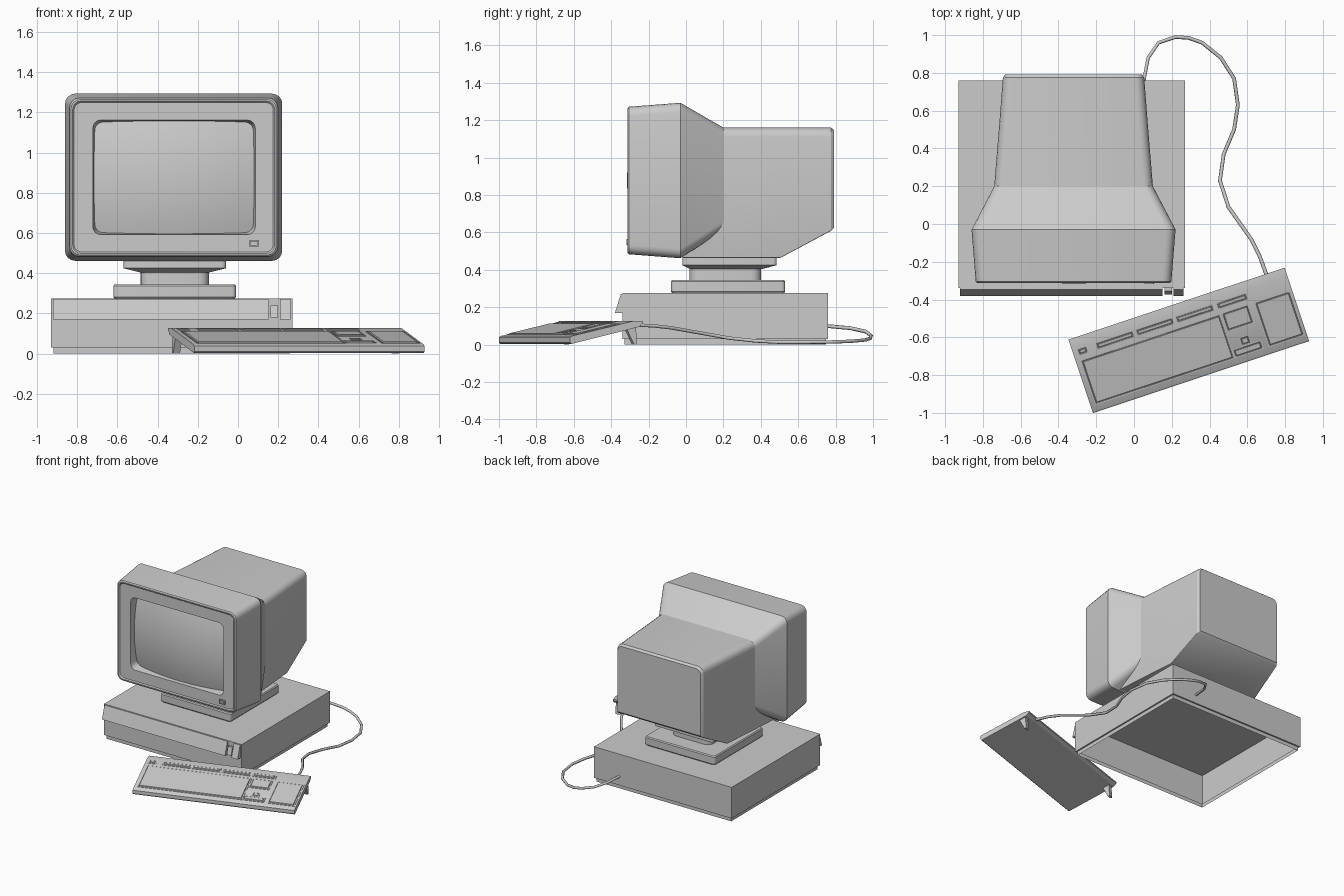
import bpy, bmesh, math
from mathutils import Matrix, Vector

if "Cube" in bpy.data.objects:
    bpy.data.objects.remove(bpy.data.objects["Cube"])

I = Matrix.Identity(4)


def mesh_object(name, verts, faces, m=I, fix=True):
    bm = bmesh.new()
    vs = [bm.verts.new(m @ Vector(v)) for v in verts]
    for f in faces:
        bm.faces.new([vs[i] for i in f])
    if fix:
        bmesh.ops.recalc_face_normals(bm, faces=bm.faces)
    me = bpy.data.meshes.new(name)
    bm.to_mesh(me)
    bm.free()
    ob = bpy.data.objects.new(name, me)
    bpy.context.collection.objects.link(ob)
    return ob


def loft(name, rings, m=I, start=True, end=True):
    n = len(rings[0])
    verts = [p for r in rings for p in r]
    faces = [(k * n + i, k * n + (i + 1) % n, (k + 1) * n + (i + 1) % n, (k + 1) * n + i)
             for k in range(len(rings) - 1) for i in range(n)]
    if start:
        faces.append(tuple(range(n))[::-1])
    if end:
        faces.append(tuple(range(len(verts) - n, len(verts))))
    return mesh_object(name, verts, faces, m)


def rounded(a0, a1, b0, b1, r, low=None, seg=4):
    """Rounded rectangle outline; low gives the two bottom corners their own radius."""
    low = r if low is None else low
    pts = []
    for q, (sa, sb) in enumerate([(1, 1), (-1, 1), (-1, -1), (1, -1)]):
        rad = r if sb > 0 else low
        ca = a1 - rad if sa > 0 else a0 + rad
        cb = b1 - rad if sb > 0 else b0 + rad
        for i in range(seg + 1):
            t = math.pi / 2 * (q + i / seg)
            pts.append((ca + rad * math.cos(t), cb + rad * math.sin(t)))
    return pts


def flat(z, *a, **k):        # ring in a level plane
    return [(x, y, z) for x, y in rounded(*a, **k)]


def upright(y, *a, **k):     # ring facing the front
    return [(x, y, z) for x, z in rounded(*a, **k)]


def rect(z, x0, x1, y0, y1):
    return [(x0, y0, z), (x1, y0, z), (x1, y1, z), (x0, y1, z)]


def prism(name, profile, x0, x1, m=I):
    return loft(name, [[(x, y, z) for y, z in profile] for x in (x0, x1)], m)


# System unit: hollow case open below, with a slightly inset foot rim
loft("system_case", [rect(0.275, -0.93, 0.27, -0.34, 0.76),
                     rect(0.03, -0.93, 0.27, -0.34, 0.76),
                     rect(0.03, -0.918, 0.258, -0.328, 0.748),
                     rect(0, -0.918, 0.258, -0.328, 0.748)], end=False)

# Overhanging sloped front panel, split by the power switch slot
wedge = [(-0.34, 0.272), (-0.348, 0.272), (-0.38, 0.17), (-0.34, 0.17)]
prism("front_panel", wedge, -0.92, 0.152)
prism("front_panel_end", wedge, 0.208, 0.262)
prism("power_switch", [(-0.34, 0.24), (-0.355, 0.24), (-0.372, 0.18), (-0.34, 0.18)], 0.162, 0.2)

# Monitor stand
loft("stand_plate", [flat(z, -0.62 + d, -0.01 - d, -0.08 + d, 0.53 - d, 0.02)
                     for z, d in ((0.275, 0.006), (0.283, 0), (0.337, 0), (0.345, 0.006))])
loft("stand_neck", [flat(z, -0.485, -0.145, 0.02, 0.40, 0.05) for z in (0.345, 0.415)])
loft("stand_top", [flat(0.405, -0.49, -0.14, 0.02, 0.41, 0.02),
                   flat(0.425, -0.57, -0.06, -0.02, 0.485, 0.02),
                   flat(0.468, -0.57, -0.06, -0.02, 0.485, 0.02)])

# Monitor front housing: tapered shell, bezel lip and screen recess
loft("monitor_housing", [upright(0.20, -0.74, 0.10, 0.61, 1.16, 0.05),
                         upright(-0.03, -0.86, 0.22, 0.462, 1.293, 0.05),
                         upright(-0.305, -0.838, 0.198, 0.483, 1.272, 0.05),
                         upright(-0.312, -0.83, 0.19, 0.491, 1.264, 0.045),
                         upright(-0.312, -0.822, 0.182, 0.499, 1.256, 0.04),
                         upright(-0.304, -0.815, 0.175, 0.506, 1.249, 0.036),
                         upright(-0.304, -0.722, 0.086, 0.592, 1.162, 0.04),
                         upright(-0.22, -0.708, 0.072, 0.606, 1.148, 0.04)])

# Monitor rear body with the sloped underside at the back
loft("monitor_back", [upright(-0.02, -0.755, 0.115, 0.464, 1.16, 0.05, low=0.004),
                      upright(0.20, -0.74, 0.10, 0.464, 1.16, 0.05, low=0.004),
                      upright(0.505, -0.715, 0.075, 0.464, 1.16, 0.05, low=0.004),
                      upright(0.775, -0.694, 0.054, 0.608, 1.16, 0.05, low=0.004),
                      upright(0.792, -0.682, 0.042, 0.625, 1.147, 0.04, low=0.004)])

# Bulging picture tube
N = 14
verts, faces = [], []
for j in range(N + 1):
    for i in range(N + 1):
        u, v = 2 * i / N - 1, 2 * j / N - 1
        verts.append((-0.318 + 0.402 * u, -0.315 + 0.048 * u * u + 0.036 * v * v,
                      0.877 + 0.283 * v))
for j in range(N):
    for i in range(N):
        a = j * (N + 1) + i
        faces.append((a, a + 1, a + N + 2, a + N + 1))
mesh_object("screen", verts, faces, fix=False)

# Power light
loft("power_light", [upright(-0.30, 0.055, 0.105, 0.533, 0.565, 0.003),
                     upright(-0.318, 0.055, 0.105, 0.533, 0.565, 0.003),
                     upright(-0.318, 0.062, 0.098, 0.54, 0.558, 0.003),
                     upright(-0.31, 0.062, 0.098, 0.54, 0.558, 0.003)])

# Keyboard, turned on the desk
K = Matrix.Translation((0.29, -0.616, 0)) @ Matrix.Rotation(math.radians(18.4), 4, 'Z')
prism("keyboard_body", [(-0.196, 0.004), (-0.205, 0.012), (-0.205, 0.038), (-0.195, 0.046),
                        (0.155, 0.127), (0.205, 0.127), (0.205, 0.115), (0.185, 0.095)],
      -0.603, 0.603, K)


def slope(v):
    return 0.046 + (v + 0.195) * 0.081 / 0.35


def key_block(name, u, v, w, d):
    rings = []
    for h, inset in ((-0.01, 0), (0.003, 0), (0.003, 0.007), (-0.001, 0.009), (-0.001, 0.011), (0.006, 0.013)):
        a, b = w / 2 - inset, d / 2 - inset
        rings.append([(u + s * a, v + t * b, slope(v + t * b) + h)
                      for s, t in ((-1, -1), (1, -1), (1, 1), (-1, 1))])
    loft(name, rings, K)


key_block("main_keys", -0.188, -0.044, 0.78, 0.25)
key_block("number_keys", 0.491, -0.044, 0.2, 0.25)
key_block("edit_keys", 0.283, 0.03, 0.15, 0.105)
key_block("escape_key", -0.55, 0.124, 0.055, 0.04)
for i, (u, w) in enumerate(((-0.37, 0.21), (-0.148, 0.21), (0.075, 0.21), (0.283, 0.17))):
    key_block(f"function_keys_{i + 1}", u, 0.124, w, 0.04)
key_block("arrow_keys_row", 0.283, -0.143, 0.16, 0.05)
key_block("arrow_key_up", 0.283, -0.095, 0.055, 0.05)

# Fold-out feet at both ends of the keyboard
for side, u in (("left", -0.575), ("right", 0.575)):
    prism(f"keyboard_foot_{side}", [(0.12, 0.08), (0.16, 0.0), (0.175, 0.0), (0.17, 0.095)],
          u - 0.018, u + 0.018, K)

# Cable from the keyboard around to the back of the case
path = [(0.70, -0.265, 0.105), (0.665, -0.17, 0.10), (0.62, -0.08, 0.09), (0.50, 0.09, 0.06),
        (0.455, 0.23, 0.035), (0.475, 0.37, 0.02), (0.53, 0.50, 0.013), (0.55, 0.63, 0.013),
        (0.53, 0.77, 0.014), (0.46, 0.88, 0.018), (0.36, 0.96, 0.025), (0.29, 0.985, 0.034),
        (0.22, 0.99, 0.048), (0.13, 0.96, 0.07), (0.075, 0.88, 0.088), (0.05, 0.75, 0.10)]
cu = bpy.data.curves.new("keyboard_cable", 'CURVE')
cu.dimensions = '3D'
cu.bevel_depth = 0.01
cu.bevel_resolution = 1
cu.use_fill_caps = True
sp = cu.splines.new('POLY')
sp.points.add(len(path) - 1)
for p, c in zip(sp.points, path):
    p.co = (*c, 1)
bpy.context.collection.objects.link(bpy.data.objects.new("keyboard_cable", cu))

# Smooth rounded surfaces, keep crisp edges
for ob in bpy.data.objects:
    ob.select_set(ob.type == 'MESH')
bpy.context.view_layer.objects.active = bpy.data.objects["screen"]
bpy.ops.object.shade_smooth_by_angle(angle=math.radians(30))
